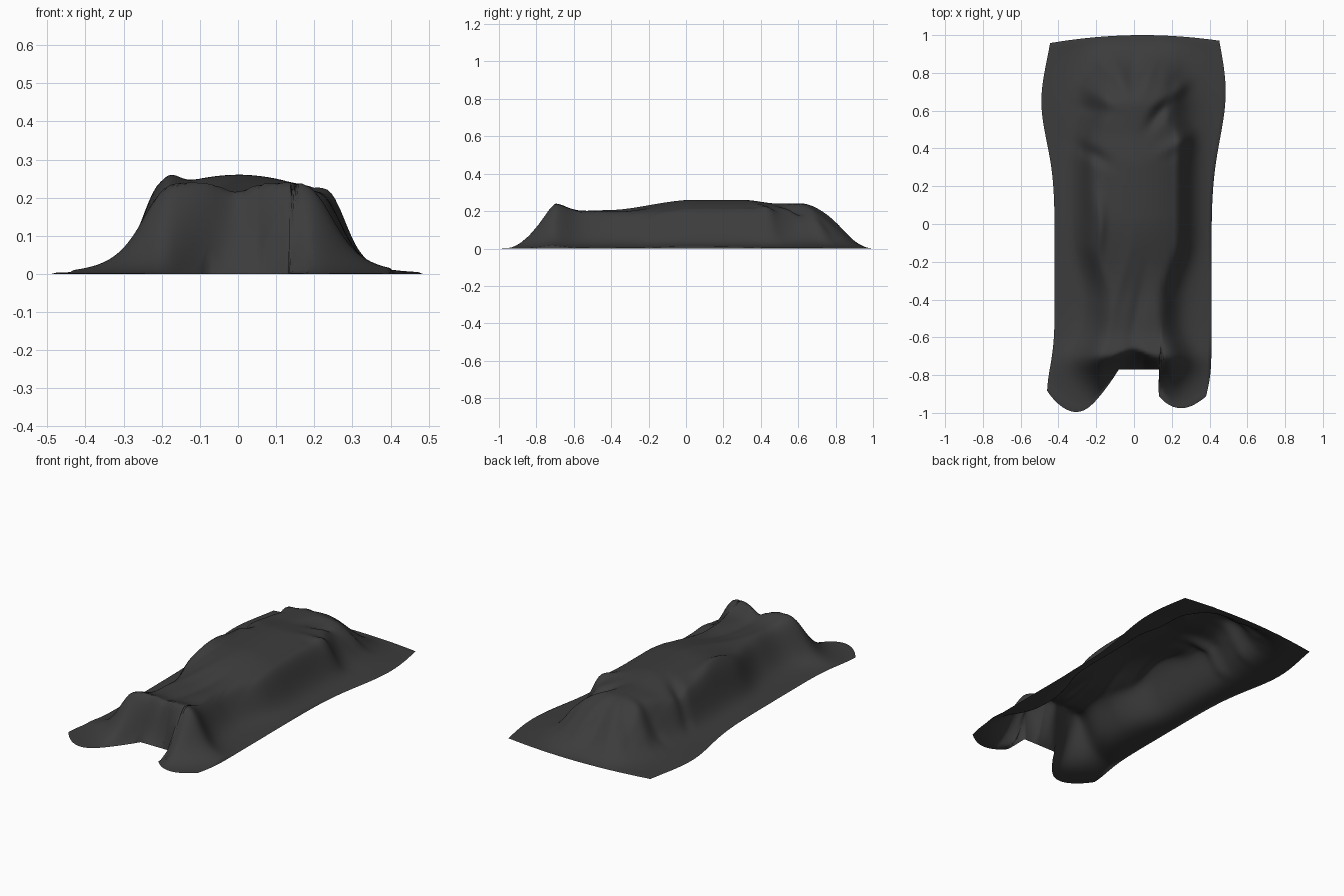
import bpy
from math import sin, cos, exp, radians

default_cube = bpy.data.objects.get("Cube")
if default_cube:
    bpy.data.objects.remove(default_cube, do_unlink=True)


def lerp(start, end, amount):
    return start + (end - start) * amount


def rise(value, start, end):
    """Ease from zero to one between start and end."""
    amount = min(1, max(0, (value - start) / (end - start)))
    return amount * amount * (3 - 2 * amount)


def bump(value, centre, width):
    """Soft bell that peaks at the centre."""
    return exp(-((value - centre) / width) ** 2)


# Hem of the sheet: the sides widen by the head
def left_hem(y):
    return -0.42 - 0.07 * bump(y, 0.65, 0.3) - 0.04 * bump(y, -0.9, 0.2)


def right_hem(y):
    return 0.41 + 0.075 * bump(y, 0.7, 0.35) - 0.04 * bump(y, -1, 0.15)


def foot_hem(x):
    """Two rounded tips with a notch between the feet."""
    left_tip = -0.995 + 5 * (x + 0.31) ** 2
    right_tip = -0.975 + 4 * (x - 0.26) ** 2 + 900 * max(0, 0.13 - x) ** 2
    return min(left_tip, right_tip, -0.77)


def soft_foot_hem(x):
    """Averaged hem, so the cloth rounds off beside the notch."""
    offsets = [step / 50 for step in range(-3, 4)]
    return sum(foot_hem(x + offset) for offset in offsets) / len(offsets)


def head_hem(x):
    return 1 - 0.2 * x * x


# The covered body: its height, the half width of its top and of its base
def ridge_height(y):
    body = 0.2 + 0.06 * rise(y, -0.4, 0.05) - 0.02 * rise(y, 0.3, 0.5)
    feet = 0.04 * bump(y, -0.7, 0.08)
    return (body + feet) * (1 - rise(y, 0.62, 1))


def crown_width(x, y):
    torso = 0.09 * rise(y, -0.4, -0.1) - 0.08 * rise(y, 0.4, 0.6)
    shoulder = 0.03 * bump(y, 0.45, 0.1) if x > 0 else 0
    return 0.08 + torso + shoulder + 0.04 * bump(y, -0.7, 0.1)


def base_width(x, y):
    torso = 0.08 if x > 0 else 0.05
    return 0.3 + torso * rise(y, -0.5, 0) + 0.1 * bump(y, -0.75, 0.15)


# Folds and bulges: centre, direction in degrees, length and height
folds = [
    (-0.18, -0.03, 85, 0.14, 0.03),    # forearm
    (-0.2, 0.1, 90, 0.1, 0.02),        # elbow
    (0.02, -0.45, 80, 0.2, -0.015),    # dip between the legs
    (-0.07, -0.3, 75, 0.2, 0.01),      # thigh
    (0, -0.7, 90, 0.05, -0.015),       # dip between the feet
    (0.14, 0.6, 55, 0.1, -0.04),       # neck crease
    (0.22, 0.7, 40, 0.1, 0.03),        # pleat beside the head
    (0.23, 0.43, 30, 0.1, 0.02),       # shoulder
    (-0.22, 0.37, -30, 0.1, -0.03),    # shoulder crease
    (-0.08, -0.8, 60, 0.1, -0.03),     # crease in front of the feet
]
# Pleats fanning out from the head
for index, direction in enumerate(range(70, 171, 20)):
    angle = radians(direction)
    height = -0.015 if index % 2 else 0.015
    folds.append((0.24 * cos(angle), 0.57 + 0.24 * sin(angle), direction, 0.1, height))


def fold_height(x, y):
    total = 0
    for centre_x, centre_y, direction, length, height in folds:
        angle = radians(direction)
        dx, dy = x - centre_x, y - centre_y
        along = dx * cos(angle) + dy * sin(angle)
        across = dy * cos(angle) - dx * sin(angle)
        total += height * bump(along, 0, length) * bump(across, 0, 0.035)
    return total


def drape_height(x, y, hem_y):
    """Height of the cloth above the ground."""
    crown, base = crown_width(x, y), base_width(x, y)
    outward = max(0, (abs(x) - crown) / (base - crown))
    side_slope = 1 / (1 + (outward / 0.53) ** 4)
    dome = 1 - 4 * rise(y, -0.5, -0.2) * min(0.04, x * x)
    crest = -0.7 + 0.04 * bump(x, 0, 0.08)
    inward = min(1, max(0, (y - hem_y) / (crest - hem_y)))
    foot_slope = lerp(inward, rise(inward, 0, 1), 0.5)
    height = ridge_height(y) * dome * side_slope * foot_slope
    # Folds fade out where the cloth lies on the ground
    return max(0.002, height + fold_height(x, y) * min(1, height / 0.08))


def build_sheet(columns, rows):
    verts, faces = [], []
    for row in range(rows + 1):
        for column in range(columns + 1):
            across = column / columns
            guide_x = lerp(left_hem(-0.9), right_hem(-0.9), across)
            y = lerp(foot_hem(guide_x), head_hem(guide_x), row / rows)
            x = lerp(left_hem(y), right_hem(y), across)
            on_hem = column in (0, columns) or row in (0, rows)
            verts.append((x, y, 0 if on_hem else drape_height(x, y, soft_foot_hem(x))))
    stride = columns + 1
    for row in range(rows):
        for column in range(columns):
            corner = row * stride + column
            faces.append((corner, corner + 1, corner + stride + 1, corner + stride))
    mesh = bpy.data.meshes.new("draped_sheet")
    mesh.from_pydata(verts, [], faces)
    mesh.polygons.foreach_set("use_smooth", [True] * len(faces))
    mesh.update()
    draped_sheet = bpy.data.objects.new("draped_sheet", mesh)
    bpy.context.collection.objects.link(draped_sheet)
    return draped_sheet


# Dark cloth material
cloth = bpy.data.materials.new("charcoal_cloth")
cloth.use_nodes = True
charcoal = (0.045, 0.045, 0.045, 1)
cloth.diffuse_color = charcoal
cloth.node_tree.nodes["Principled BSDF"].inputs["Base Color"].default_value = charcoal

sheet = build_sheet(84, 120)
sheet.data.materials.append(cloth)
